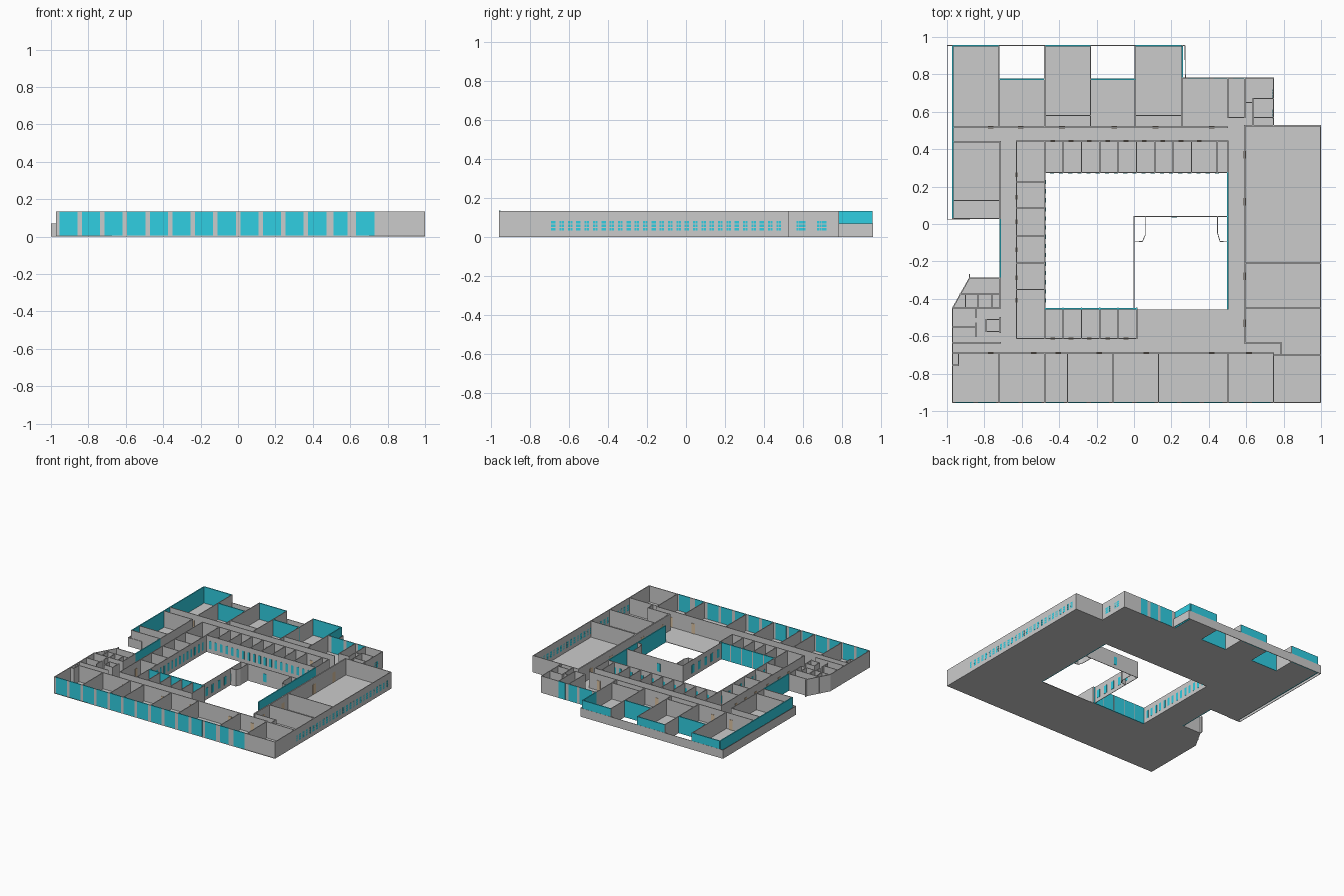
import bpy, bmesh, math
from mathutils import Matrix, Vector

H = 0.135      # storey height
T = 0.006      # wall thickness


def material(name, rgb):
    m = bpy.data.materials.new(name)
    m.diffuse_color = (*rgb, 1)
    return m


GLASS = material("teal_glass", (0.03, 0.62, 0.76))
WOOD = material("tan_wood", (0.72, 0.55, 0.36))


def walls(name, segs, mat=None, t=T, z0=0.0, z1=H):
    """One object of upright slabs, each along a plan segment (x1, y1, x2, y2)."""
    bm = bmesh.new()
    for x1, y1, x2, y2 in segs:
        d = Vector((x2 - x1, y2 - y1))
        m = (Matrix.Translation(((x1 + x2) / 2, (y1 + y2) / 2, (z0 + z1) / 2))
             @ Matrix.Rotation(math.atan2(d.y, d.x), 4, 'Z')
             @ Matrix.Diagonal((d.length + (t if mat is None else 0), t, z1 - z0, 1)))
        bmesh.ops.create_cube(bm, size=1, matrix=m)
    me = bpy.data.meshes.new(name)
    bm.to_mesh(me)
    bm.free()
    if mat:
        me.materials.append(mat)
    ob = bpy.data.objects.new(name, me)
    bpy.context.collection.objects.link(ob)
    return ob


def path(*pts):
    return [(*a, *b) for a, b in zip(pts, pts[1:])]


def cols(xs, y1, y2):
    return [(x, y1, x, y2) for x in xs]


def rows(ys, x1, x2):
    return [(x1, y, x2, y) for y in ys]


# Floor slab with courtyard opening
outline = [(-.972, -.957), (.998, -.957), (.998, .527), (.745, .527), (.745, .78),
           (.257, .78), (.257, .955), (.005, .955), (.005, .775), (-.232, .775),
           (-.232, .955), (-.477, .955), (-.477, .775), (-.722, .775), (-.722, .955),
           (-.972, .955), (-.972, .03), (-.715, .03), (-.715, -.29), (-.883, -.29),
           (-.972, -.45)]
court = [(-.475, .275), (.502, .275), (.502, -.457), (.015, -.457), (.015, -.45), (-.475, -.45)]
cu = bpy.data.curves.new("floor", 'CURVE')
cu.dimensions, cu.fill_mode, cu.extrude = '2D', 'BOTH', 0.002
for loop in (outline, court):
    sp = cu.splines.new('POLY')
    sp.points.add(len(loop) - 1)
    for p, (x, y) in zip(sp.points, loop):
        p.co = (x, y, 0, 1)
    sp.use_cyclic_u = True
floor = bpy.data.objects.new("floor", cu)
floor.location.z = 0.002
bpy.context.collection.objects.link(floor)
bpy.context.view_layer.objects.active = floor
floor.select_set(True)
bpy.ops.object.convert(target='MESH')

# Solid outer walls
walls("outer_walls",
      path((-.88, -.29), (-.97, -.45), (-.97, -.954), (.997, -.954), (.997, .525), (.59, .525))
      + path((.745, .525), (.745, .78), (.257, .78))
      + path((-.715, -.29), (-.88, -.29), (-.88, -.27))
      + [(-.97, .03, -.715, .03)]
      + cols((.005, -.232, -.477, -.722), .775, .952))

# Low garden wall round the north and west sides
walls("low_garden_wall", path((-.88, .025), (-.998, .025), (-.998, .955), (.272, .955), (.275, .78)),
      t=.004, z1=.07)

# Full-height glazing
walls("glass_walls",
      [(-.97, .03, -.97, .953), (-.715, -.29, -.715, .03), (.257, .78, .257, .953),
       (.502, -.457, .502, .275), (-.475, -.452, .015, -.452)]
      + [(x, .952, x + .247, .952) for x in (-.97, -.477, .007)]
      + [(x, .775, x + .24, .775) for x in (-.72, -.475 + .245, )]
      + [(.29, .78, .4, .78), (.425, .78, .5, .78), (.53, .78, .59, .78)], GLASS, t=.008)

# Front facade glass bays
bays = [(-.955 + .1209 * i, -.858 + .1209 * i) for i in range(12)] + [(.51, .585), (.63, .73)]
walls("front_glass_bays", [(a, -.954, b, -.954) for a, b in bays], GLASS, t=.007, z0=.005, z1=H + .0005)

# North classrooms
walls("north_classroom_walls",
      rows([.517], -.97, .5) + cols((-.722, -.477, -.232, .005, .257), .517, .775)
      + rows([.58], -.477, -.232) + rows([.58], .005, .257))
walls("northeast_room_walls",
      cols([.502], .57, .78) + cols([.592], .57, .78) + cols([.637], .525, .67)
      + rows([.57], .502, .592) + rows([.65], .592, .637)
      + rows([.67, ], .637, .745) + rows([.57], .637, .745))

# East halls
walls("east_hall_walls",
      rows([-.21, -.45], .592, .997) + rows([-.635], .592, .785) + rows([-.7], .745, .997)
      + cols([.785], -.7, -.635) + cols([.745], -.954, -.69))
walls("east_corridor_wall", [(.592, -.635, .592, .525)], t=.01)

# South classrooms
walls("south_classroom_walls",
      rows([-.69], -.97, .745)
      + cols((-.722, -.477, -.356, -.113, .131, .503), -.954, -.69)
      + path((-.97, -.755), (-.938, -.755), (-.938, -.69)))

# West rooms
walls("west_room_walls",
      rows([.44, .125], -.97, -.715) + cols([-.715], .03, .44)
      + rows([-.45, -.635], -.97, -.715) + rows([-.375], -.93, -.715)
      + cols((-.9, -.835, -.76), -.45, -.375) + cols([-.715], -.45, -.29)
      + cols([-.715], -.58, -.5) + rows([-.55], -.97, -.845)
      + cols([-.845], -.5, -.45) + cols([-.845], -.6, -.53)
      + path((-.715, -.51), (-.79, -.51), (-.79, -.575), (-.715, -.575)))

# Ring of small offices round the courtyard
north_x = [-.477 + .098 * i for i in range(9)] + [.445, .502]
south_x = [-.477 + .098 * i for i in range(5)] + [.015]
walls("office_ring_walls",
      rows([.443], -.628, .502) + cols([-.628], -.612, .443) + rows([-.612], -.628, .015)
      + rows([.275], -.475, .502) + cols([-.475], -.45, .275)
      + cols(north_x, .275, .443) + cols(south_x, -.612, -.45)
      + rows((.225, .085, -.065, -.21, -.35), -.628, -.475))

# Hall projecting into the courtyard
walls("courtyard_hall_walls",
      path((0, -.457), (0, .04), (.502, .04))
      + path((.06, .04), (.06, -.06), (.045, -.093), (0, -.096))
      + path((.447, .04), (.447, -.05), (.46, -.093), (.502, -.096)), t=.004)

# East windows: two by three panes each
ys = [-.69 + .0427 * i for i in range(28)]
spots = [(.997, y) for y in ys] + [(.745, y) for y in (.565, .59, .67, .695)]
panes = [(x, y + k, x, y + k + .0105) for x, y in spots for k in (0, .0125)]
for r in range(3):
    z = .034 + r * .0175
    walls(f"east_window_panes_{r + 1}", panes, GLASS, t=.0065, z0=z, z1=z + .014)

# Courtyard windows
walls("courtyard_windows",
      [(-.45 + .049 * i, .275, -.428 + .049 * i, .275) for i in range(19)]
      + [(-.475, -.42 + .0487 * i, -.475, -.398 + .0487 * i) for i in range(14)]
      + [(0, -.42 + .08 * i, 0, -.39 + .08 * i) for i in range(5)]
      + [(.2, .04, .23, .04)], GLASS, t=.008, z0=.03, z1=.095)

# Doors along the corridors
walls("corridor_doors",
      [(x + .03, .443, x + .055, .443) for x in north_x[:9]]
      + [(x + .03, -.612, x + .055, -.612) for x in south_x[:5]]
      + [(-.628, y, -.628, y + .025) for y in (.25, .13, 0, -.15, -.3, -.42)]
      + [(x, .517, x + .03, .517) for x in (-.78, -.62, -.4, -.12, .1, .4)]
      + [(x, -.69, x + .03, -.69) for x in (-.78, -.55, -.42, -.2, .05, .4, .6)]
      + [(.592, y, .592, y + .04) for y in (-.55, -.3, .1, .35)], WOOD, t=.0115, z0=.004, z1=.085)
